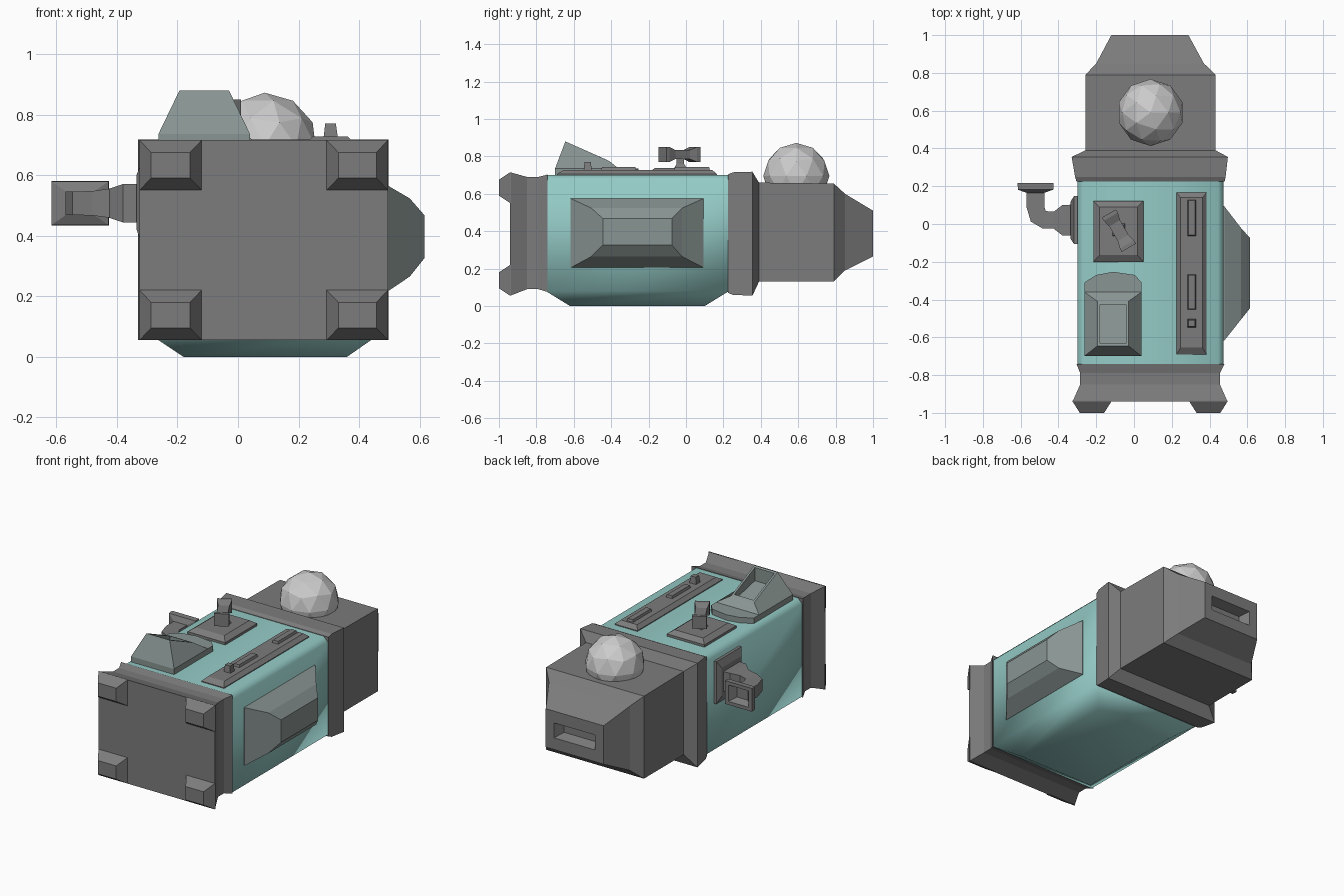
import bpy, bmesh, math
from mathutils import Vector


def material(name, rgb):
    m = bpy.data.materials.new(name)
    m.diffuse_color = (*rgb, 1)
    return m


TEAL = material("teal_paint", (0.30, 0.60, 0.57))
DARK = material("dark_grey", (0.20, 0.20, 0.20))
PANEL = material("panel_grey", (0.25, 0.30, 0.29))


def finish(name, bm, mat):
    bmesh.ops.recalc_face_normals(bm, faces=bm.faces)
    me = bpy.data.meshes.new(name)
    bm.to_mesh(me)
    bm.free()
    ob = bpy.data.objects.new(name, me)
    bpy.context.collection.objects.link(ob)
    if mat:
        me.materials.append(mat)
    return ob


def loft(name, loops, mat):
    """Skin a closed solid through loops with equal point counts."""
    bm = bmesh.new()
    rings = [[bm.verts.new(p) for p in loop] for loop in loops]
    n = len(rings[0])
    for a, b in zip(rings, rings[1:]):
        for i in range(n):
            j = (i + 1) % n
            bm.faces.new((a[i], a[j], b[j], b[i]))
    bm.faces.new(rings[0])
    bm.faces.new(rings[-1])
    return finish(name, bm, mat)


def rect(axis, t, a0, a1, b0, b1):
    """Rectangle across one axis; a and b are the other two axes in order."""
    pts = []
    for a, b in ((a0, b0), (a1, b0), (a1, b1), (a0, b1)):
        p = [a, b]
        p.insert("xyz".index(axis), t)
        pts.append(p)
    return pts


def stack(name, axis, rows, mat):
    return loft(name, [rect(axis, *r) for r in rows], mat)


# Main body with chamfered belly, smooth shaded
body = stack("body", "z", [
    (0.00, -0.18, 0.36, -0.62, 0.10),
    (0.08, -0.30, 0.475, -0.75, 0.23),
    (0.67, -0.30, 0.475, -0.75, 0.23),
    (0.70, -0.27, 0.445, -0.75, 0.23)], TEAL)
bpy.context.view_layer.objects.active = body
body.select_set(True)
bpy.ops.object.shade_smooth_by_angle(angle=math.radians(60))
body.select_set(False)

# Front cap, rear collar
stack("front_cap", "y", [
    (-0.94, -0.325, 0.495, 0.055, 0.715),
    (-0.85, -0.285, 0.455, 0.09, 0.69),
    (-0.79, -0.285, 0.455, 0.09, 0.69),
    (-0.74, -0.305, 0.48, 0.075, 0.703)], DARK)
stack("rear_collar", "y", [
    (0.225, -0.305, 0.48, 0.07, 0.703),
    (0.25, -0.312, 0.485, 0.06, 0.715),
    (0.355, -0.33, 0.497, 0.055, 0.718),
    (0.39, -0.257, 0.432, 0.13, 0.66)], DARK)

# Four tapered corner feet on the front cap
for i, (x0, x1) in enumerate(((-0.325, -0.12), (0.293, 0.495))):
    for j, (z0, z1) in enumerate(((0.055, 0.22), (0.55, 0.715))):
        stack(f"corner_foot_{i}{j}", "y", [
            (-0.935, x0, x1, z0, z1), (-0.94, x0, x1, z0, z1),
            (-1.0, x0 + 0.038, x1 - 0.038, z0 + 0.04, z1 - 0.04)], DARK)

# Rear housing tapering to a slotted end
stack("rear_housing", "y", [
    (0.37, -0.257, 0.432, 0.13, 0.66),
    (0.79, -0.257, 0.432, 0.13, 0.655),
    (0.85, -0.20, 0.37, 0.19, 0.60),
    (1.00, -0.12, 0.288, 0.265, 0.51),
    (1.00, -0.06, 0.23, 0.34, 0.435),
    (0.94, -0.03, 0.20, 0.36, 0.415)], DARK)

# Faceted dome
bm = bmesh.new()
bmesh.ops.create_icosphere(bm, subdivisions=2, radius=0.177)
dome = finish("dome", bm, None)
dome.location = (0.088, 0.59, 0.695)

# Right side panel
stack("side_panel", "x", [
    (0.46, -0.617, 0.094, 0.205, 0.575),
    (0.478, -0.617, 0.094, 0.205, 0.575),
    (0.567, -0.505, -0.022, 0.265, 0.523),
    (0.615, -0.445, -0.075, 0.325, 0.468)], PANEL)

# Hopper: base plate with rounded rear, wedge with slanted opening
outline = [(-0.263, -0.70), (0.04, -0.70), (0.04, -0.31), (0.005, -0.27),
           (-0.11, -0.253), (-0.20, -0.27), (-0.263, -0.31)]
loft("hopper_base", [[(x, y, z) for x, y in outline] for z in (0.69, 0.735)], PANEL)


def slant(x0, x1, y0, y1, z0, z1):
    return [(x0, y0, z0), (x1, y0, z0), (x1, y1, z1), (x0, y1, z1)]


loft("hopper_wedge", [
    slant(-0.263, 0.04, -0.70, -0.36, 0.735, 0.735),
    slant(-0.193, -0.03, -0.645, -0.41, 0.88, 0.775),
    slant(-0.18, -0.043, -0.632, -0.425, 0.874, 0.782),
    slant(-0.18, -0.043, -0.632, -0.425, 0.79, 0.745)], PANEL)

# Knob plate, stem and bow-tie knob
stack("knob_plate", "z", [
    (0.69, -0.215, 0.05, -0.20, 0.122),
    (0.715, -0.215, 0.05, -0.20, 0.122),
    (0.738, -0.183, 0.018, -0.165, 0.09)], DARK)
stack("knob_stem", "z", [
    (0.735, -0.115, -0.045, -0.065, 0.005),
    (0.76, -0.10, -0.06, -0.05, -0.01),
    (0.80, -0.10, -0.06, -0.05, -0.01)], DARK)
knob = stack("knob", "x", [
    (-0.105, -0.043, 0.043, -0.04, 0.04),
    (-0.085, -0.043, 0.043, -0.04, 0.04),
    (-0.045, -0.033, 0.033, -0.024, 0.024),
    (0.045, -0.033, 0.033, -0.024, 0.024),
    (0.085, -0.043, 0.043, -0.04, 0.04),
    (0.105, -0.043, 0.043, -0.04, 0.04)], DARK)
knob.location = (-0.08, -0.035, 0.81)
knob.rotation_euler.z = math.radians(-60)

# Control strip with two sliders and a button
stack("control_strip", "z", [
    (0.69, 0.225, 0.385, -0.69, 0.167),
    (0.705, 0.225, 0.385, -0.69, 0.167),
    (0.727, 0.247, 0.362, -0.655, 0.14)], DARK)
for name, y0, y1, top in (("slider_rear", -0.065, 0.13, 0.742),
                          ("slider_front", -0.455, -0.265, 0.742),
                          ("button", -0.548, -0.503, 0.77)):
    stack(name, "z", [
        (0.72, 0.282, 0.33, y0, y1),
        (top, 0.288, 0.323, y0 + 0.006, y1 - 0.006)], DARK)

# Left wall plate and bent spout with a flared, hollow square mouth
stack("spout_plate", "x", [
    (-0.29, -0.105, 0.147, 0.375, 0.645),
    (-0.318, -0.105, 0.147, 0.375, 0.645),
    (-0.335, -0.08, 0.12, 0.42, 0.60)], DARK)


def section(x, y, turn, hw, hh, z=0.507):
    a = math.radians(turn)
    side = Vector((math.sin(a) * hw, math.cos(a) * hw, 0))
    up = Vector((0, 0, hh))
    c = Vector((x, y, z))
    return [c - side - up, c + side - up, c + side + up, c - side + up]


loft("spout", [
    section(-0.32, 0.02, 0, 0.083, 0.063),
    section(-0.38, 0.02, 0, 0.080, 0.063),
    section(-0.425, 0.02, 0, 0.045, 0.048),
    section(-0.475, 0.022, 10, 0.047, 0.040),
    section(-0.508, 0.045, 50, 0.050, 0.039),
    section(-0.522, 0.09, 90, 0.047, 0.039),
    section(-0.522, 0.165, 90, 0.047, 0.039),
    section(-0.521, 0.182, 90, 0.094, 0.072),
    section(-0.521, 0.217, 90, 0.095, 0.074),
    section(-0.521, 0.217, 90, 0.070, 0.052),
    section(-0.521, 0.175, 90, 0.040, 0.032)], DARK)
